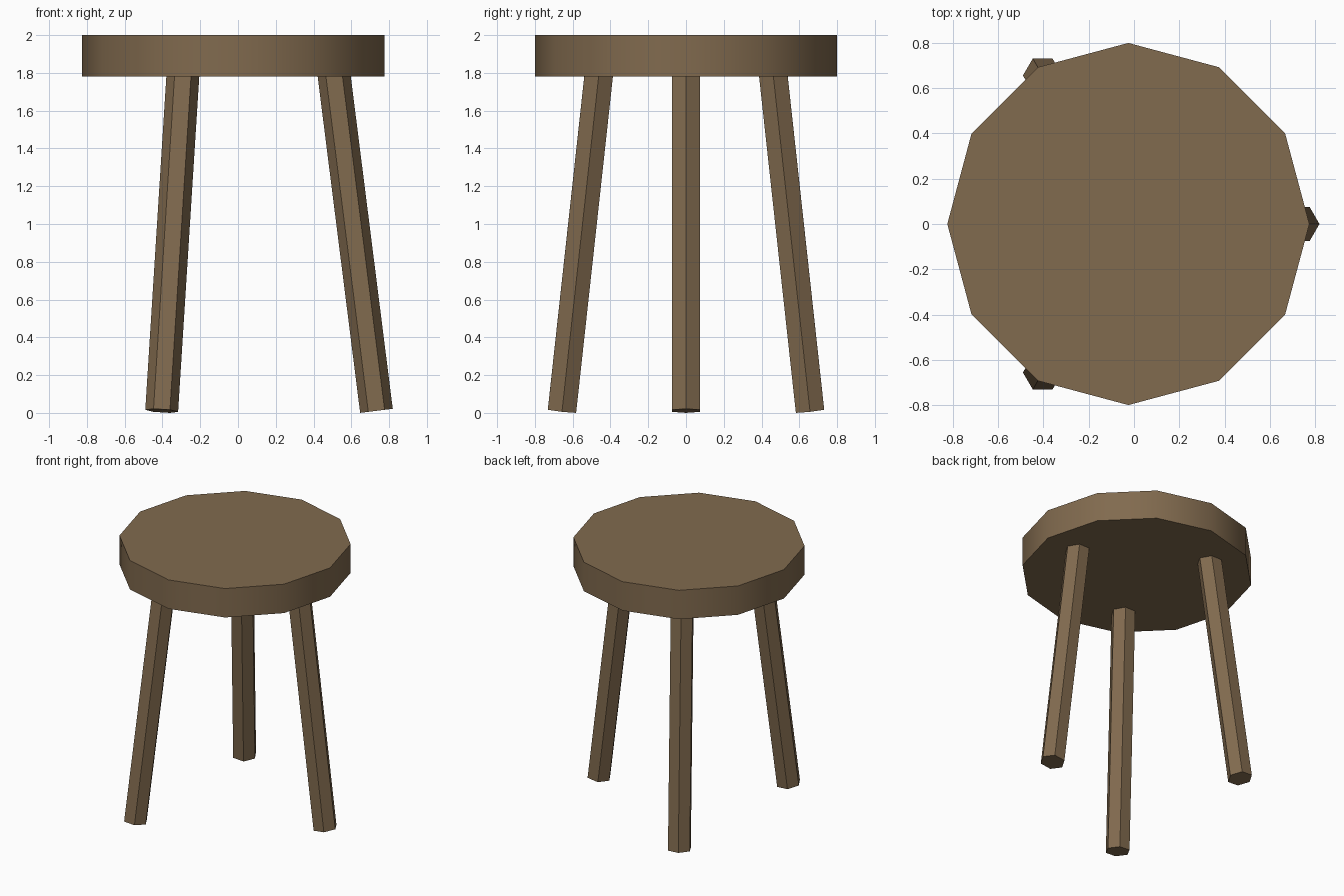
import bpy, math
from mathutils import Vector

if "Cube" in bpy.data.objects:
    bpy.data.objects.remove(bpy.data.objects["Cube"])

CX = -0.025  # centre of the stool

wood = bpy.data.materials.new("brown wood")
wood.diffuse_color = (0.22, 0.145, 0.077, 1)
wood.use_nodes = True
wood.node_tree.nodes["Principled BSDF"].inputs["Base Color"].default_value = wood.diffuse_color

# Seat: twelve-sided disc, smooth round the rim
bpy.ops.mesh.primitive_cylinder_add(vertices=12, radius=0.80, depth=0.22,
                                    location=(CX, 0, 1.89))
seat = bpy.context.object
seat.name = "seat"
seat.data.materials.append(wood)
bpy.ops.object.shade_smooth_by_angle(angle=math.radians(40))


# Legs: splayed hexagonal posts, one corner facing outwards
def add_leg(name, angle):
    out = Vector((math.cos(angle), math.sin(angle), 0))
    foot = Vector((CX, 0, 0.011)) + out * 0.758
    head = Vector((CX, 0, 1.80)) + out * 0.532
    axis = head - foot
    tilt = math.atan2(0.758 - 0.532, 1.80 - 0.011)
    bpy.ops.mesh.primitive_cylinder_add(vertices=6, radius=0.087, depth=axis.length,
                                        location=(foot + head) / 2,
                                        rotation=(0, -tilt, angle))
    leg = bpy.context.object
    leg.name = name
    leg.data.materials.append(wood)
    # turn the hexagon so a corner lies on the outward direction
    for v in leg.data.vertices:
        v.co.x, v.co.y = v.co.y, -v.co.x


for i, name in enumerate(("right_leg", "back_left_leg", "front_left_leg")):
    add_leg(name, i * math.tau / 3)
